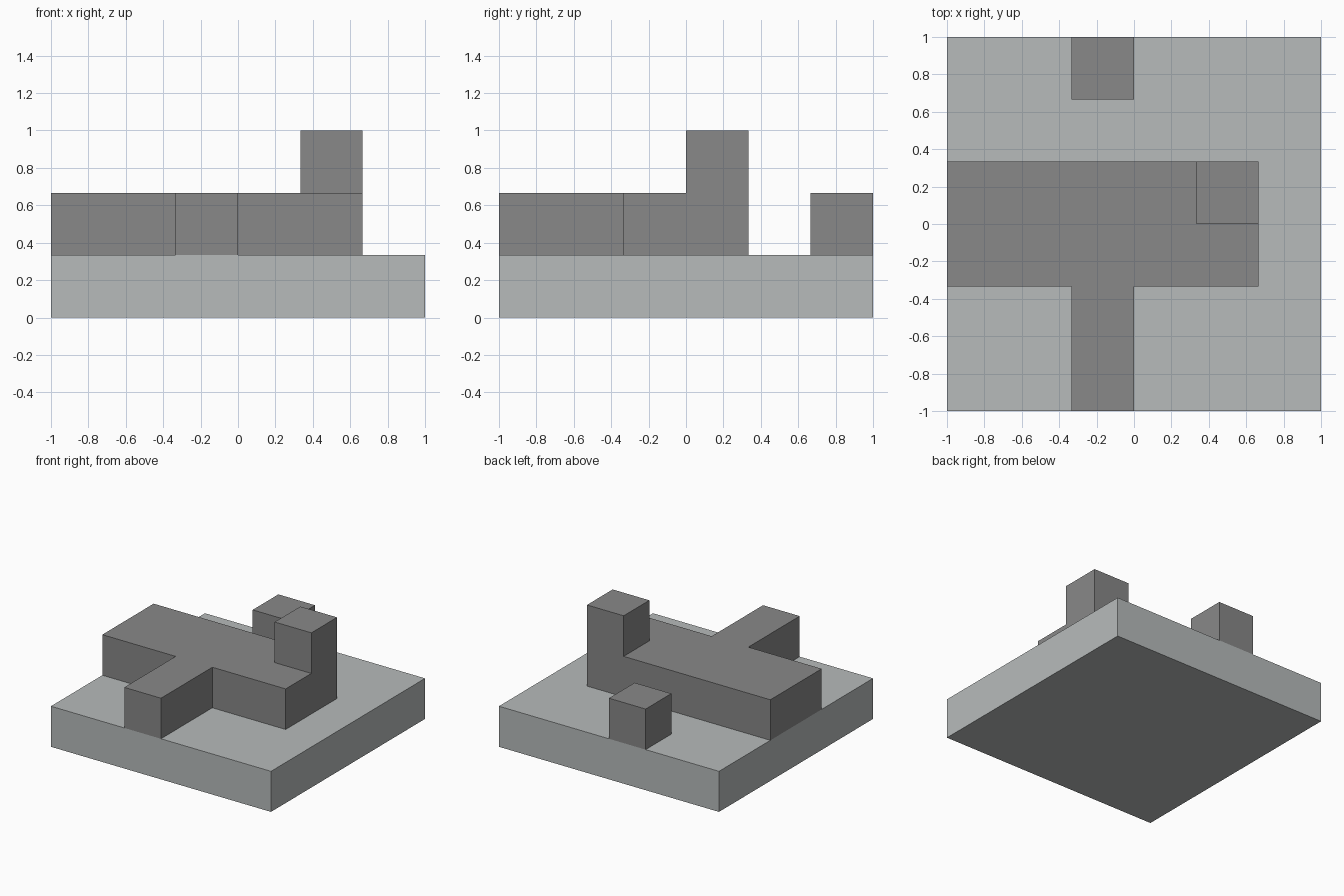
import bpy
import bmesh

cube = bpy.data.objects.get("Cube")
if cube:
    bpy.data.objects.remove(cube, do_unlink=True)

U = 1 / 3  # one block of the modular grid


def make_material(name, color):
    mat = bpy.data.materials.new(name)
    mat.use_nodes = True
    mat.diffuse_color = color
    mat.node_tree.nodes["Principled BSDF"].inputs["Base Color"].default_value = color
    return mat


def prism(name, outline, bottom, top, mat):
    """Extrude a counter-clockwise outline, all measured in blocks."""
    bm = bmesh.new()
    face = bm.faces.new([bm.verts.new((x * U, y * U, bottom * U)) for x, y in outline])
    result = bmesh.ops.extrude_face_region(bm, geom=[face], use_keep_orig=True)
    raised = [v for v in result["geom"] if isinstance(v, bmesh.types.BMVert)]
    bmesh.ops.translate(bm, verts=raised, vec=(0, 0, (top - bottom) * U))
    bmesh.ops.recalc_face_normals(bm, faces=bm.faces)
    mesh = bpy.data.meshes.new(name)
    bm.to_mesh(mesh)
    bm.free()
    mesh.materials.append(mat)
    obj = bpy.data.objects.new(name, mesh)
    bpy.context.collection.objects.link(obj)
    return obj


def rectangle(x0, x1, y0, y1):
    return [(x0, y0), (x1, y0), (x1, y1), (x0, y1)]


light_grey = make_material("light grey", (0.474, 0.497, 0.497, 1))
dark_grey = make_material("dark grey", (0.246, 0.246, 0.246, 1))

# Square ground slab
prism("base_slab", rectangle(-3, 3, -3, 3), 0, 1, light_grey)

# T-shaped platform with its arm reaching the front edge
platform = [(-3, -1), (-1, -1), (-1, -3), (0, -3), (0, -1), (2, -1), (2, 1), (-3, 1)]
prism("platform", platform, 1, 2, dark_grey)

# Raised block on the platform corner
prism("tower_block", rectangle(1, 2, 0, 1), 2, 3, dark_grey)

# Separate block at the back edge
prism("back_block", rectangle(-1, 0, 2, 3), 1, 2, dark_grey)
